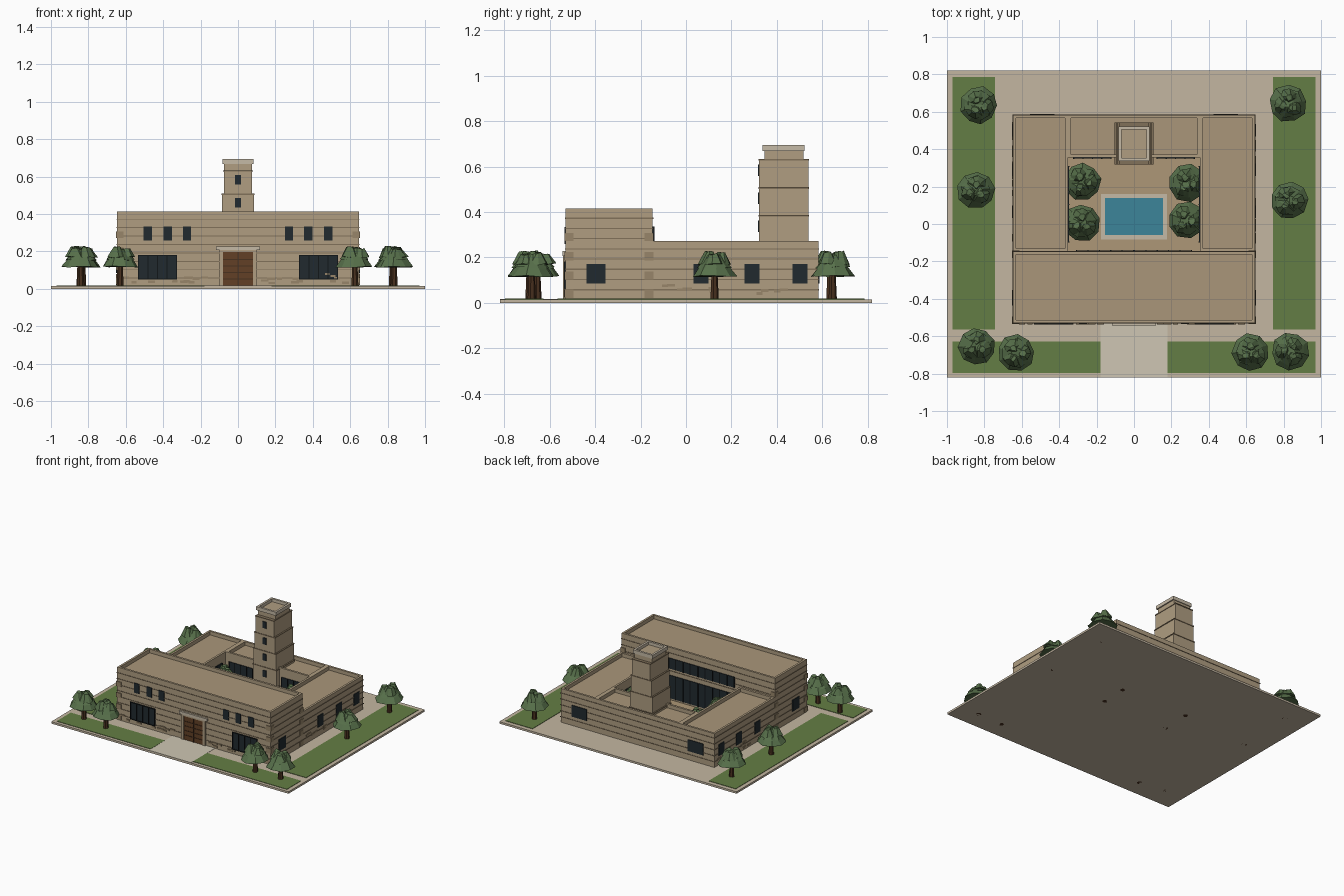
import bpy, bmesh, math, random
from mathutils import Matrix, Vector

if "Cube" in bpy.data.objects:
    bpy.data.objects.remove(bpy.data.objects["Cube"])

random.seed(4)


def mat(name, r, g, b):
    m = bpy.data.materials.new(name)
    m.diffuse_color = [(c / 255) ** 2.2 for c in (r, g, b)] + [1]
    m.use_nodes = True
    m.node_tree.nodes["Principled BSDF"].inputs["Base Color"].default_value = m.diffuse_color
    return m


WALL = mat("sandstone", 174, 156, 128)
ROOF = mat("roof_clay", 168, 149, 121)
DARK = mat("dark_stone", 150, 132, 105)
LINE = mat("course_stone", 128, 112, 90)
PALE = mat("pale_stone", 196, 184, 164)
PAVE = mat("paving", 194, 181, 160)
PATH = mat("path_stone", 205, 197, 178)
COURT = mat("court_paving", 172, 150, 118)
GRASS = mat("grass", 100, 125, 70)
GLASS = mat("glass", 38, 46, 50)
FRAME = mat("window_frame", 24, 28, 30)
WOOD = mat("door_wood", 98, 66, 42)
BARK = mat("bark", 74, 52, 36)
LEAF = mat("foliage", 88, 112, 76)
WATER = mat("water", 62, 132, 152)


def finish(bm, name, material):
    me = bpy.data.meshes.new(name)
    bm.to_mesh(me)
    bm.free()
    me.materials.append(material)
    ob = bpy.data.objects.new(name, me)
    bpy.context.collection.objects.link(ob)
    return ob


def boxes(name, material, items):
    """One object from boxes given as (x0, x1, y0, y1, z0, z1)."""
    bm = bmesh.new()
    for x0, x1, y0, y1, z0, z1 in items:
        mid = Vector(((x0 + x1) / 2, (y0 + y1) / 2, (z0 + z1) / 2))
        size = (abs(x1 - x0), abs(y1 - y0), abs(z1 - z0), 1)
        bmesh.ops.create_cube(bm, size=1, matrix=Matrix.Translation(mid) @ Matrix.Diagonal(size))
    return finish(bm, name, material)


def both(items):
    """Mirror boxes across x = 0."""
    return items + [(-b[1], -b[0]) + tuple(b[2:]) for b in items]


def rim(x0, x1, y0, y1, z0, z1, t):
    return [(x0, x1, y0, y0 + t, z0, z1), (x0, x1, y1 - t, y1, z0, z1),
            (x0, x0 + t, y0 + t, y1 - t, z0, z1), (x1 - t, x1, y0 + t, y1 - t, z0, z1)]


def bars(a0, a1, n, w=0.006):
    """Evenly spaced bar extents, ends included."""
    return [(a0 + (a1 - a0 - w) * i / n, a0 + (a1 - a0 - w) * i / n + w) for i in range(n + 1)]


# grounds
G = 0.015
boxes("base_slab", PAVE, [(-1, 1, -0.82, 0.82, 0, G)])
boxes("lawns", GRASS, both([(0.743, 0.97, -0.565, 0.787, G - .005, G + .003),
                            (0.178, 0.97, -0.796, -0.627, G - .005, G + .003)]))
boxes("entrance_path", PATH, [(-0.178, 0.178, -0.82, -0.53, G - .005, G + .002)])
boxes("courtyard_floor", COURT, [(-0.353, 0.353, -0.147, 0.356, G - .005, G + .002)])
boxes("pool_rim", PALE, rim(-0.176, 0.176, -0.082, 0.16, G - .005, G + .008, 0.022))
boxes("pool_water", WATER, [(-0.154, 0.154, -0.06, 0.138, G - .005, G + .004)])

# building masses with recessed roofs and parapets
X, FY, MY, BY, CX, CY = 0.647, -0.53, -0.147, 0.583, 0.353, 0.356
H, L, T, D = 0.415, 0.272, 0.016, 0.028
boxes("front_block", WALL, [(-X, X, FY, MY, G, H - D - .004)])
boxes("side_wings", WALL, both([(CX, X, MY, BY, G, L - D - .004)]))
boxes("rear_wing", WALL, [(-CX, CX, CY, BY, G, L - D - .004)])
boxes("front_roof", ROOF, [(-X + T, X - T, FY + T, MY - T, H - D - .01, H - D)])
boxes("side_roofs", ROOF, both([(CX + T, X - T, MY + T, BY - T, L - D - .01, L - D)]))
boxes("rear_roof", ROOF, [(-CX + T, CX - T, CY + T, BY - T, L - D - .01, L - D)])
boxes("front_parapet", WALL, rim(-X, X, FY, MY, H - D - .004, H, T))
boxes("side_parapets", WALL, both(rim(CX, X, MY, BY, L - D - .004, L, T)))
boxes("rear_parapet", WALL, rim(-CX, CX, CY, BY, L - D - .004, L, T))

# masonry courses
P = 0.003
front_courses = [(-X - P, X + P, FY - P, MY + P, z, z + .005)
                 for z in [0.055 + .045 * i for i in range(8)]]
boxes("front_courses", LINE, front_courses)
wing = []
for z in [0.055 + .045 * i for i in range(5)]:
    wing += [(X - .01, X + P, MY, BY + P, z, z + .005), (0, X - .01, BY - .01, BY + P, z, z + .005)]
boxes("wing_courses", LINE, both(wing))

# corner stones and random accent stones
Q = 0.005
boxes("corner_stones", DARK, both([(X - .035, X + Q, a, b, z - .018, z + .018)
                                   for z in (.04, .12, .205, .29)
                                   for a, b in ((FY - Q, FY + .035), (MY - .035, MY + Q))]))
stones = []
for i in range(26):
    x, z, w = random.uniform(.14, .6), random.uniform(.025, .075), random.uniform(.012, .022)
    s = random.choice((-1, 1))
    stones.append((s * x - w, s * x + w, FY - .007, FY + .01, z, z + .012))
for i in range(24):
    y, z, w = random.uniform(-.1, .55), random.uniform(.025, .075), random.uniform(.012, .022)
    s = random.choice((-1, 1))
    stones.append((s * X - .005, s * X + .005, y - w, y + w, z, z + .012))
boxes("accent_stones", DARK, stones)

# outer windows
W = 0.005
glass = [(c - .022, c + .022, FY - W, FY + .01, .26, .334) for c in (.272, .375, .482)]
glass += [(.326, .535, FY - W, FY + .01, .05, .182), (.425, .555, BY - .01, BY + W, .084, .171)]
glass += [(X - .01, X + W, a, b, .084, .171)
          for a, b in ((-.437, -.354), (.033, .1), (.257, .323), (.468, .534))]
boxes("outer_windows", GLASS, both(glass))
frames = [(a, b, FY - .008, FY, .05, .182) for a, b in bars(.326, .535, 4)]
frames += [(.326, .535, FY - .008, FY, z, z + .006) for z in (.05, .176)]
boxes("front_window_frames", FRAME, both(frames))

# courtyard glazing
boxes("courtyard_windows", GLASS, both([
    (0, .31, MY - .01, MY + W, .03, .205), (0, .31, MY - .01, MY + W, .255, .335),
    (.12, .325, CY - W, CY + .01, .03, .205), (CX - W, CX + .01, -.1, .31, .03, .205)]))
mull = [(a, b, MY, MY + .009, z0, z1) for a, b in bars(0, .31, 5) for z0, z1 in ((.03, .205), (.255, .335))]
mull += [(a, b, CY - .009, CY, .03, .205) for a, b in bars(.12, .325, 4)]
mull += [(CX - .009, CX, a, b, .03, .205) for a, b in bars(-.1, .31, 6)]
boxes("courtyard_window_frames", FRAME, both(mull))

# entrance
boxes("door", WOOD, [(-.08, .08, FY - .006, FY + .01, G, .197)])
boxes("door_rails", BARK, [(-.08, .08, FY - .009, FY, z, z + .005) for z in (.05, .085, .12, .155)]
      + [(-.003, .003, FY - .009, FY, G, .197)])
boxes("door_surround", WALL, both([(.08, .1, FY - .011, FY + .01, G, .207)])
      + [(-.08, .08, FY - .011, FY + .01, .197, .207)])
boxes("door_lintel", PALE, [(-.118, .118, FY - .014, FY + .01, .207, .228)])

# stepped tower
levels = [G, .135, .26, .383, .506, .631]
widths = [.102, .1, .093, .085, .076]
T0, T1 = .322, .539
boxes("tower_tiers", WALL, [(-w, w, T0, T1, levels[i], levels[i + 1]) for i, w in enumerate(widths)])
boxes("tower_ledges", LINE, [(-w - P, w + P, T0 - P, T1 + P, levels[i + 1] - .004, levels[i + 1] + .003)
                             for i, w in enumerate(widths)])
boxes("tower_neck", WALL, [(-.074, .074, .345, .517, .63, .672)])
boxes("tower_cap", PALE, rim(-.083, .083, .337, .522, .668, .695, .016))
boxes("tower_windows", GLASS, [(-.015, .015, T0 - .005, T0 + .01, z + .052, z + .102)
                               for z in levels[1:5]])


# low-poly trees
def tree(i, x, y):
    bm = bmesh.new()
    bmesh.ops.create_cone(bm, cap_ends=True, segments=7, radius1=.02, radius2=.013, depth=.15,
                          matrix=Matrix.Translation((x, y, .075)))
    finish(bm, f"tree_trunk_{i}", BARK)
    bm = bmesh.new()
    spin = random.uniform(0, 6.28)
    layers = [(.1, .06, .118, .172, 0, 9), (.078, .028, .155, .212, 0, 9)]
    layers += [(.048, .018, .17, .215 + .005 * k, .032, 8) for k in range(3)]
    for k, (r1, r2, z0, z1, off, n) in enumerate(layers):
        a = spin + k * 2.1
        place = Matrix.Translation((x + off * math.cos(a), y + off * math.sin(a), (z0 + z1) / 2))
        made = bmesh.ops.create_cone(bm, cap_ends=True, segments=n, radius1=r1, radius2=r2,
                                     depth=z1 - z0, matrix=place @ Matrix.Rotation(a, 4, 'Z'))
        for v in made["verts"]:
            v.co += Vector([random.uniform(-.005, .005) for _ in range(3)])
    bmesh.ops.triangulate(bm, faces=[f for f in bm.faces if len(f.verts) > 4])
    finish(bm, f"tree_crown_{i}", LEAF)


spots = [(-.83, .635), (-.845, .18), (-.84, -.655), (-.63, -.69), (.625, -.685), (.835, -.68),
         (.83, .125), (.825, .645), (-.275, .225), (-.28, .005), (.285, .22), (.28, .02)]
for i, (x, y) in enumerate(spots):
    tree(i + 1, x, y)
